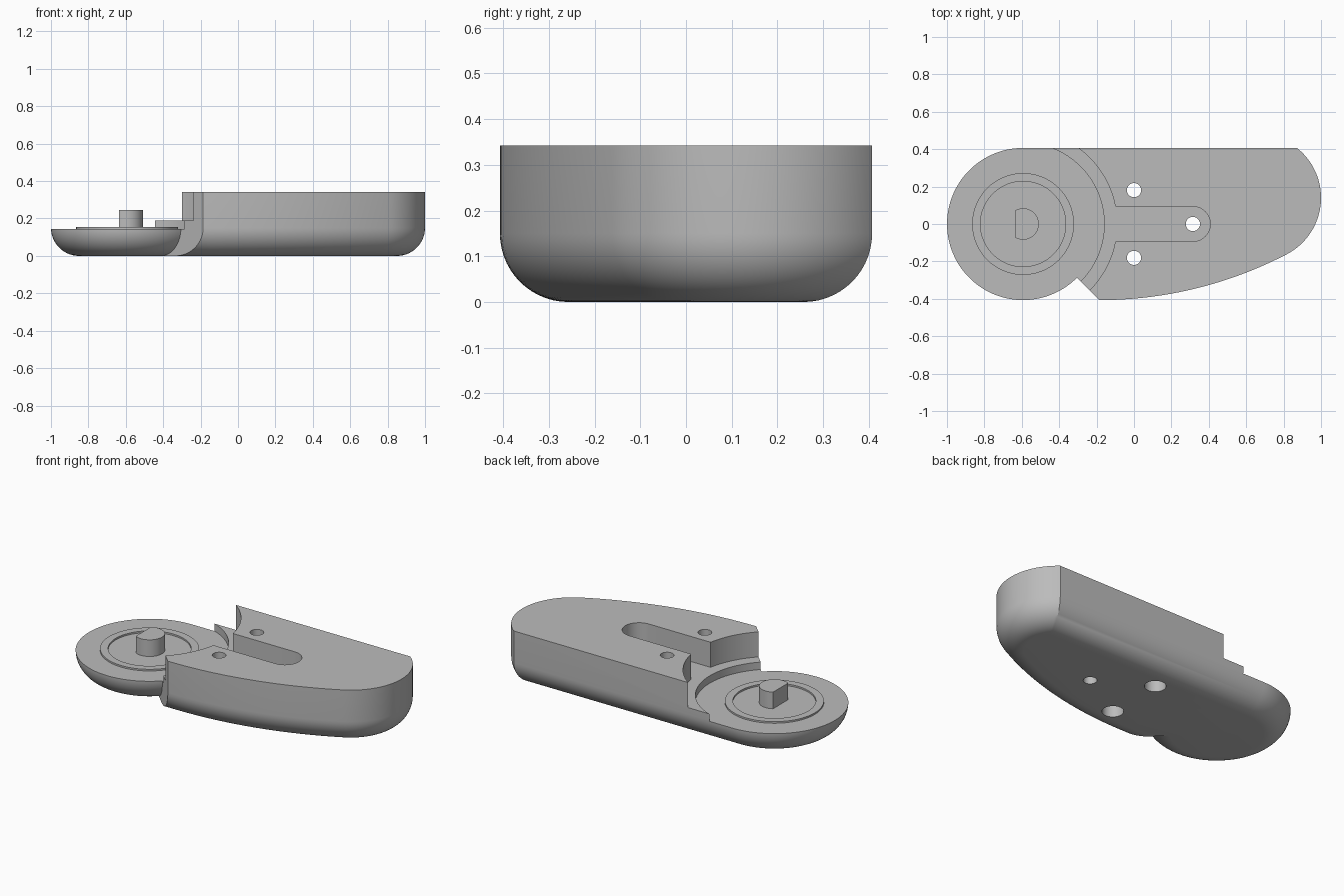
import bpy, bmesh
from math import sin, cos, pi, asin, atan2, radians, sqrt

cube = bpy.data.objects.get("Cube")
if cube:
    bpy.data.objects.remove(cube, do_unlink=True)

grey = bpy.data.materials.new("plain grey")
grey.use_nodes = True
grey.diffuse_color = (0.5, 0.5, 0.5, 1)
grey.node_tree.nodes["Principled BSDF"].inputs["Base Color"].default_value = (0.5, 0.5, 0.5, 1)

HUB_X, HUB_R = -0.593, 0.407      # round end
TIP_X, TIP_Y, TIP_R = 0.66, 0.14, 0.34   # far end arc
HEIGHT, FILLET, DISC_Z, LEDGE_Z = 0.342, 0.15, 0.145, 0.19


def arc(cx, cy, r, start, end, n):
    return [(cx + r * cos(start + (end - start) * i / n),
             cy + r * sin(start + (end - start) * i / n)) for i in range(n + 1)]


def loft(name, rings):
    """Skin a stack of (points, z) outlines and cap both ends."""
    bm = bmesh.new()
    layers = [[bm.verts.new((x, y, z)) for x, y in pts] for pts, z in rings]
    n = len(layers[0])
    for low, high in zip(layers, layers[1:]):
        for i in range(n):
            j = (i + 1) % n
            bm.faces.new((low[i], low[j], high[j], high[i]))
    bm.faces.new(layers[0][::-1])
    bm.faces.new(layers[-1])
    bmesh.ops.recalc_face_normals(bm, faces=bm.faces)
    mesh = bpy.data.meshes.new(name)
    bm.to_mesh(mesh)
    bm.free()
    mesh.materials.append(grey)
    obj = bpy.data.objects.new(name, mesh)
    bpy.context.collection.objects.link(obj)
    return obj


def prism(name, pts, z0, z1):
    return loft(name, [(pts, z0), (pts, z1)])


def disc(name, x, y, r, z0, z1, n=128):
    return prism(name, arc(x, y, r, 0, 2 * pi, n)[:-1], z0, z1)


def carve(obj, cutter):
    cutter.hide_render = True
    mod = obj.modifiers.new("cut", "BOOLEAN")
    mod.operation, mod.solver, mod.object = "DIFFERENCE", "EXACT", cutter
    bpy.context.view_layer.objects.active = obj
    bpy.ops.object.modifier_apply(modifier=mod.name)
    bpy.data.objects.remove(cutter, do_unlink=True)


def smooth(obj):
    bpy.ops.object.select_all(action="DESELECT")
    obj.select_set(True)
    bpy.context.view_layer.objects.active = obj
    bpy.ops.object.shade_smooth_by_angle(angle=radians(30))


def outline(d):
    """Body outline moved inwards by d: round end, front bow, tip arc, straight back."""
    r = HUB_R - d
    bow_x = HUB_X + HUB_R
    # Bow radius that makes it tangent to the tip arc
    k = TIP_Y + HUB_R
    bow_r = ((TIP_X - bow_x) ** 2 + k * k - TIP_R ** 2) / (2 * (k - TIP_R))
    bow_y = bow_r - HUB_R
    join = atan2(TIP_Y - bow_y, TIP_X - bow_x)
    corner = asin((r - TIP_Y) / (TIP_R - d))
    pts = arc(HUB_X, 0, r, pi / 2, 7 * pi / 4, 72)
    pts.append((HUB_X + r, -r))
    pts += arc(bow_x, bow_y, bow_r - d, -pi / 2, join, 24)[1:]
    pts += arc(TIP_X, TIP_Y, TIP_R - d, join, corner, 40)[1:]
    return pts


# Main body with rounded underside
rings = []
STEPS = 14
for i in range(STEPS + 1):
    a = i / STEPS * pi / 2
    rings.append((outline(FILLET * (1 - sin(a))), FILLET * (1 - cos(a))))
rings.append((outline(0), HEIGHT))
body = loft("body", rings)

# Round seat and stepped ledge
carve(body, disc("seat_cutter", HUB_X, 0, 0.434, DISC_Z, 0.5))
carve(body, disc("ledge_cutter", HUB_X, 0, 0.502, LEDGE_Z, 0.5))

# Slot with rounded end, level with the ledge
slot = arc(0.315, 0, 0.093, -pi / 2, pi / 2, 32) + [(-0.2, 0.093), (-0.2, -0.093)]
carve(body, prism("slot_cutter", slot, LEDGE_Z, 0.5))

# Screw holes, the outer pair counterbored from below
for x, y in ((0, 0.181), (0, -0.181), (0.315, 0)):
    carve(body, disc("hole_cutter", x, y, 0.038, -0.1, 0.5, 40))
    if x == 0:
        carve(body, disc("counterbore_cutter", x, y, 0.06, -0.1, 0.1, 40))
smooth(body)

# Raised ring on the seat
ring = disc("raised_ring", HUB_X, 0, 0.272, DISC_Z - 0.02, DISC_Z + 0.01)
carve(ring, disc("ring_cutter", HUB_X, 0, 0.228, 0, 0.5))
smooth(ring)

# D-shaped post
POST_R, FLAT = 0.084, 0.042
half = pi - atan2(sqrt(POST_R ** 2 - FLAT ** 2), FLAT)
post = prism("pivot_post", arc(HUB_X, 0, POST_R, -half, half, 48), DISC_Z - 0.02, 0.246)
smooth(post)
